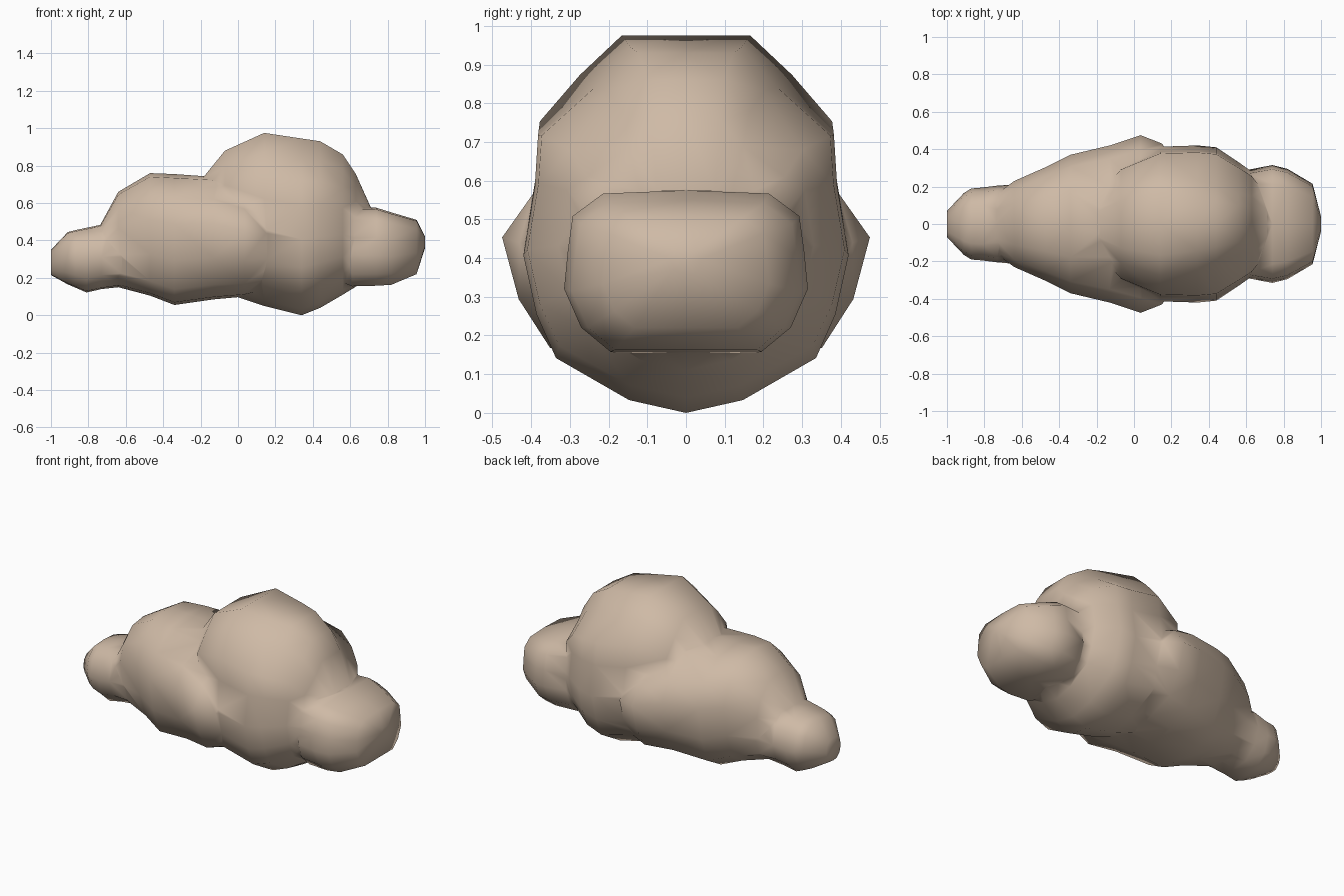
import bpy, bmesh

if "Cube" in bpy.data.objects:
    bpy.data.objects.remove(bpy.data.objects["Cube"])

stone = bpy.data.materials.new("warm beige")
stone.diffuse_color = (0.62, 0.49, 0.38, 1)
stone.use_nodes = True
stone.node_tree.nodes["Principled BSDF"].inputs["Base Color"].default_value = stone.diffuse_color


def lump(name, half, stations):
    """Loft a lump along x. half: (width factor, height factor) from bottom to top;
    stations: (x, bottom z, top z, half width, optional narrowing of the crown)."""
    outline = half + [(-w, t) for w, t in reversed(half) if w > 0]
    n = len(outline)
    bm = bmesh.new()
    rings = []
    for x, low, high, width, *crown in stations:
        pinch = crown[0] if crown else 1
        rings.append([bm.verts.new((x, w * width * (pinch if t > .8 else 1),
                                    low + t * (high - low))) for w, t in outline])
    for a, b in zip(rings, rings[1:]):
        for i in range(n):
            j = (i + 1) % n
            bm.faces.new((a[i], a[j], b[j], b[i]))
    # fan caps
    for ring in (rings[0], rings[-1]):
        tip = bm.verts.new(sum((v.co for v in ring), ring[0].co * 0) / n)
        for i in range(n):
            bm.faces.new((ring[i], ring[(i + 1) % n], tip))
    bmesh.ops.triangulate(bm, faces=bm.faces)
    bmesh.ops.recalc_face_normals(bm, faces=bm.faces)
    mesh = bpy.data.meshes.new(name)
    bm.to_mesh(mesh)
    bm.free()
    mesh.materials.append(stone)
    ob = bpy.data.objects.new(name, mesh)
    bpy.context.collection.objects.link(ob)
    return ob


# tall central dome
dome = [(0, 0), (.35, .035), (.8, .15), (.92, .27), (1, .43), (.93, .62), (.91, .76),
        (.66, .89), (.4, 1), (0, 1)]
main = lump("central_dome", dome, [
    (-.20, .30, .72, .16), (-.07, .12, .88, .32), (.14, .05, .975, .415), (.34, 0, .945, .42, .85),
    (.44, .04, .93, .41, .75), (.56, .11, .86, .33, .75), (.63, .15, .755, .28, .8),
    (.71, .25, .58, .17)])

# long tapering body on the left
body = [(0, 0), (.4, .02), (.74, .12), (.91, .34), (1, .62), (.83, .82), (.48, .97), (0, 1)]
parts = [lump("long_body", body, [
    (-.75, .19, .46, .15), (-.64, .15, .66, .23), (-.47, .105, .76, .305),
    (-.34, .055, .755, .37), (-.13, .085, .74, .42), (.035, .10, .67, .475),
    (.15, .13, .63, .43), (.24, .2, .55, .3)])]

# small left end lump
end = [(0, 0), (.45, .02), (.84, .22), (1, .5), (.88, .8), (.55, .98), (0, 1)]
parts.append(lump("left_lump", end, [
    (-1, .215, .35, .07), (-.91, .165, .445, .165), (-.87, .148, .455, .19),
    (-.81, .122, .468, .195), (-.73, .14, .485, .205), (-.63, .155, .46, .22),
    (-.52, .2, .4, .15)]))

# boxy rounded right end lump
block = [(0, 0), (.62, 0), (.86, .15), (1, .39), (.97, .62), (.93, .84), (.68, .98), (0, 1)]
parts.append(lump("right_lump", block, [
    (.50, .20, .55, .22), (.61, .155, .585, .29), (.74, .158, .575, .315), (.82, .163, .55, .295),
    (.955, .22, .51, .215), (1, .36, .42, .04)]))

# fuse the lumps into one skin
for part in parts:
    m = main.modifiers.new("fuse", 'BOOLEAN')
    m.operation, m.object, m.solver = 'UNION', part, 'EXACT'
fused = bpy.data.meshes.new_from_object(main.evaluated_get(bpy.context.evaluated_depsgraph_get()))
main.modifiers.clear()
main.data = fused
main.name = "lumpy_cloud"
for part in parts:
    bpy.data.objects.remove(part)

# weld slivers at the seams and round the shading
bm = bmesh.new()
bm.from_mesh(fused)
bmesh.ops.remove_doubles(bm, verts=bm.verts, dist=.015)
bmesh.ops.recalc_face_normals(bm, faces=bm.faces)
for f in bm.faces:
    f.smooth = True
    f.material_index = 0
bm.to_mesh(fused)
bm.free()
fused.materials.clear()
fused.materials.append(stone)
